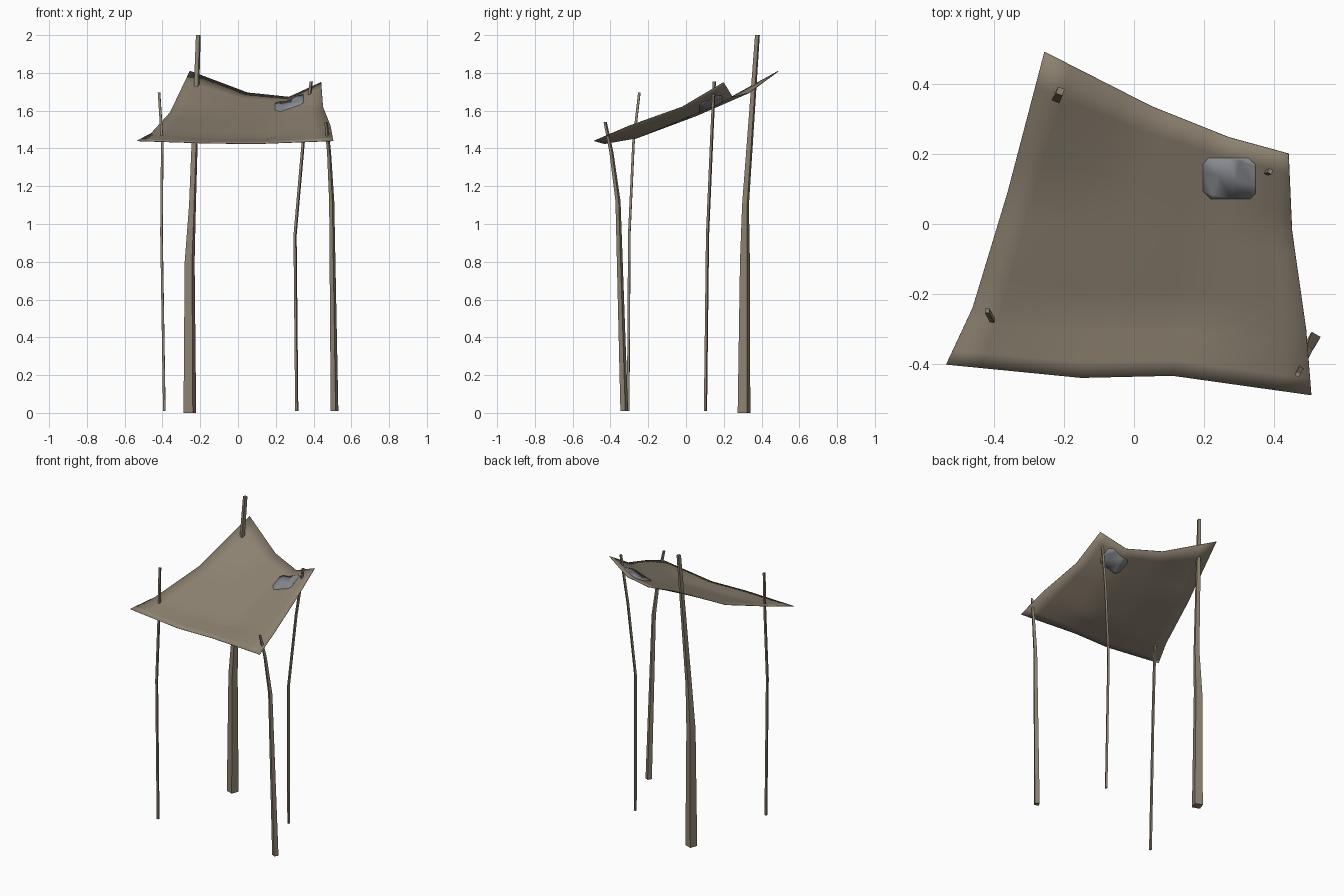
import bpy, bmesh, math
from mathutils import Vector

cube = bpy.data.objects.get("Cube")
if cube:
    bpy.data.objects.remove(cube, do_unlink=True)


def material(name, rgb):
    m = bpy.data.materials.new(name)
    m.use_nodes = True
    colour = (*rgb, 1)
    m.diffuse_color = colour
    bsdf = m.node_tree.nodes["Principled BSDF"]
    bsdf.inputs["Base Color"].default_value = colour
    bsdf.inputs["Roughness"].default_value = 0.9
    return m


hide = material("tan hide", (0.27, 0.225, 0.168))
wood = material("weathered wood", (0.27, 0.225, 0.165))
grey = material("grey patch", (0.24, 0.25, 0.275))


def make_object(name, bm, mat):
    mesh = bpy.data.meshes.new(name)
    bm.to_mesh(mesh)
    bm.free()
    mesh.materials.append(mat)
    obj = bpy.data.objects.new(name, mesh)
    bpy.context.collection.objects.link(obj)
    return obj


def smooth(obj, angle):
    bpy.ops.object.select_all(action="DESELECT")
    obj.select_set(True)
    bpy.context.view_layer.objects.active = obj
    bpy.ops.object.shade_smooth_by_angle(angle=math.radians(angle))


def thicken(obj, thickness):
    mod = obj.modifiers.new("thickness", "SOLIDIFY")
    mod.thickness = thickness
    mod.offset = 0


# Sagging canopy: rows run from front to back, each from right to left side
ROWS = [
    [(-0.535, -0.40, 1.44), (-0.15, -0.438, 1.427), (0.11, -0.432, 1.425), (0.505, -0.487, 1.44)],
    [(-0.46, -0.24, 1.48), (-0.14, -0.26, 1.455), (0.16, -0.26, 1.455), (0.49, -0.30, 1.52)],
    [(-0.36, 0.09, 1.59), (-0.07, 0.06, 1.575), (0.21, 0.03, 1.575), (0.45, -0.02, 1.62)],
    [(-0.255, 0.49, 1.81), (0.05, 0.335, 1.695), (0.27, 0.247, 1.672), (0.44, 0.20, 1.75)],
]


def canopy_bmesh():
    bm = bmesh.new()
    grid = [[bm.verts.new(p) for p in row] for row in ROWS]
    for a, b in zip(grid, grid[1:]):
        for i in range(len(a) - 1):
            bm.faces.new((a[i], a[i + 1], b[i + 1], b[i]))
    bmesh.ops.subdivide_edges(bm, edges=bm.edges[:], cuts=3, use_grid_fill=True)
    return bm


canopy = make_object("canopy", canopy_bmesh(), hide)
thicken(canopy, 0.003)
smooth(canopy, 40)

# Mended patch: the same surface trimmed to a rounded rectangle
bm = canopy_bmesh()
centre = Vector((0.272, 0.13, 0))
for angle, reach in ((0, 0.075), (90, 0.058), (180, 0.075), (270, 0.058),
                     (45, 0.08), (135, 0.083), (225, 0.078), (315, 0.083)):
    a = math.radians(angle)
    normal = Vector((math.cos(a), math.sin(a), 0))
    bmesh.ops.bisect_plane(bm, geom=bm.verts[:] + bm.edges[:] + bm.faces[:],
                           plane_co=centre + normal * reach, plane_no=normal,
                           clear_outer=True)
patch = make_object("canopy_patch", bm, grey)
thicken(patch, 0.008)
smooth(patch, 40)


# Bent, tapering four-sided poles: each step is x, y, z, radius
def pole(name, turn, steps):
    bm = bmesh.new()
    rings = []
    for x, y, z, r in steps:
        angles = [math.radians(turn + 90 * i) for i in range(4)]
        rings.append([bm.verts.new((x + r * math.cos(a), y + r * math.sin(a), z))
                      for a in angles])
    for low, high in zip(rings, rings[1:]):
        for i in range(4):
            j = (i + 1) % 4
            bm.faces.new((low[i], low[j], high[j], high[i]))
    bm.faces.new(rings[0][::-1])
    bm.faces.new(rings[-1])
    return make_object(name, bm, wood)


pole("back_right_pole", 25, [
    (-0.255, 0.307, 0, 0.037), (-0.256, 0.312, 0.8, 0.029),
    (-0.241, 0.315, 1.1, 0.02), (-0.21, 0.378, 2, 0.014)])
pole("back_left_pole", 20, [
    (0.311, 0.103, 0.01, 0.009), (0.302, 0.114, 0.94, 0.009),
    (0.345, 0.135, 1.43, 0.009), (0.388, 0.15, 1.755, 0.009)])
pole("front_left_pole", 15, [
    (0.511, -0.327, 0.01, 0.021), (0.496, -0.36, 1.12, 0.014),
    (0.482, -0.395, 1.38, 0.011), (0.466, -0.428, 1.54, 0.009)])
pole("front_right_pole", 40, [
    (-0.39, -0.306, 0.01, 0.009), (-0.405, -0.3, 0.95, 0.009),
    (-0.401, -0.278, 1.43, 0.009), (-0.418, -0.247, 1.695, 0.009)])
